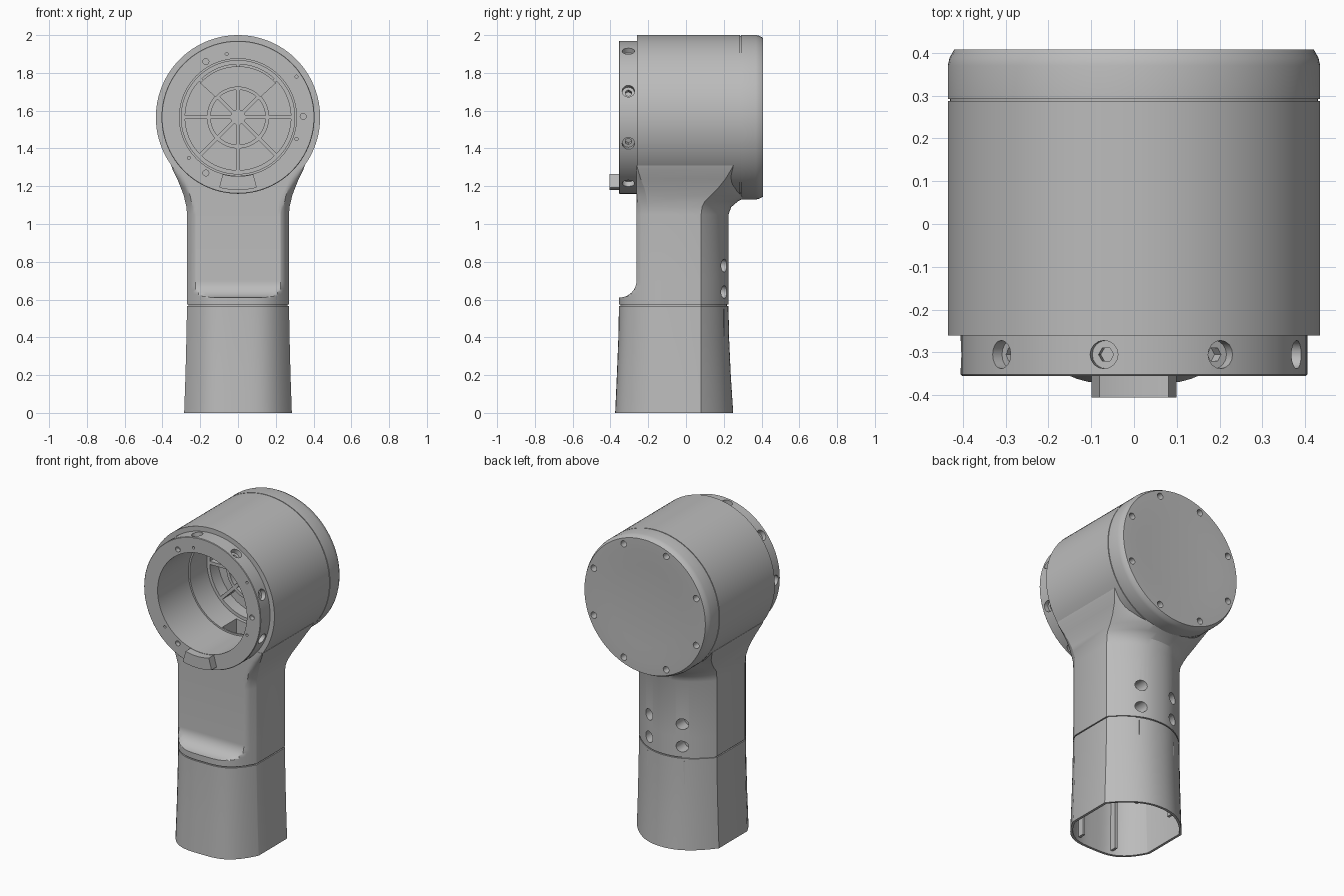
import bpy, bmesh, math
from mathutils import Vector, Matrix

if "Cube" in bpy.data.objects:
    bpy.data.objects.remove(bpy.data.objects["Cube"], do_unlink=True)

grey = bpy.data.materials.new("plain_grey")
grey.use_nodes = True
COLOR = (0.5, 0.5, 0.5, 1)
grey.diffuse_color = COLOR
grey.node_tree.nodes["Principled BSDF"].inputs["Base Color"].default_value = COLOR

ZC = 1.565      # height of the head axis
BACK = 0.287    # rear of the drum body


def finish(bm, name):
    bmesh.ops.remove_doubles(bm, verts=bm.verts, dist=1e-5)
    bmesh.ops.recalc_face_normals(bm, faces=bm.faces)
    me = bpy.data.meshes.new(name)
    bm.to_mesh(me)
    bm.free()
    me.materials.append(grey)
    ob = bpy.data.objects.new(name, me)
    bpy.context.collection.objects.link(ob)
    return ob


def activate(ob):
    bpy.ops.object.select_all(action='DESELECT')
    ob.select_set(True)
    bpy.context.view_layer.objects.active = ob


def smooth(ob, angle=28):
    activate(ob)
    bpy.ops.object.shade_smooth_by_angle(angle=math.radians(angle))


def cut(ob, cutters):
    for c in cutters:
        activate(ob)
        mod = ob.modifiers.new("cut", 'BOOLEAN')
        mod.object, mod.operation, mod.solver = c, 'DIFFERENCE', 'EXACT'
        bpy.ops.object.modifier_apply(modifier=mod.name)
        bpy.data.objects.remove(c, do_unlink=True)


def bridge(rings, name, caps=True, closed=False):
    """Skin a list of point rings."""
    bm = bmesh.new()
    vs = [[bm.verts.new(p) for p in ring] for ring in rings]
    pairs = list(zip(vs, vs[1:])) + ([(vs[-1], vs[0])] if closed else [])
    for a, b in pairs:
        for i in range(len(a)):
            j = (i + 1) % len(a)
            bm.faces.new((a[i], a[j], b[j], b[i]))
    if caps:
        bm.faces.new(vs[0])
        bm.faces.new(vs[-1])
    return finish(bm, name)


def polar(r, a, y):
    return Vector((r * math.sin(a), y, ZC + r * math.cos(a)))


def lathe(profile, name, seg=96):
    rings = [[polar(r, math.tau * i / seg, y) for r, y in profile] for i in range(seg)]
    return bridge(rings, name, caps=False, closed=True)


def sector(name, r0, r1, a0, a1, y0, y1, steps=16):
    rings = []
    for i in range(steps + 1):
        a = math.radians(a0 + (a1 - a0) * i / steps)
        rings.append([polar(r, a, y) for r, y in ((r0, y0), (r1, y0), (r1, y1), (r0, y1))])
    return bridge(rings, name)


def rod(p0, p1, r, seg=20, name="cutter"):
    p0, p1 = Vector(p0), Vector(p1)
    d = p1 - p0
    bm = bmesh.new()
    mat = Matrix.Translation((p0 + p1) / 2) @ d.to_track_quat('Z', 'Y').to_matrix().to_4x4()
    bmesh.ops.create_cone(bm, cap_ends=True, segments=seg, radius1=r, radius2=r,
                          depth=d.length, matrix=mat)
    return finish(bm, name)


def box(name, lo, hi, turn=None):
    lo, hi = Vector(lo), Vector(hi)
    bm = bmesh.new()
    bmesh.ops.create_cube(bm, size=1)
    for v in bm.verts:
        v.co = (lo + hi) / 2 + Vector(a * b for a, b in zip(v.co, hi - lo))
    if turn is not None:
        bmesh.ops.rotate(bm, verts=bm.verts, cent=(0, 0, ZC), matrix=Matrix.Rotation(turn, 3, 'Y'))
    return finish(bm, name)


def section(z, hw, front, back, fe=-0.2, be=0.08, flat=-9, inset=0, n=32):
    """Flat sided outline with bowed front and back; flat trims the front."""
    hw, front, back = hw - inset, front + inset, back - inset
    us = [math.sin(math.pi * (i / n - 0.5)) for i in range(n + 1)]
    fr = [(u * hw, max(flat, fe + (front - fe) * (1 - abs(u) ** 3.4)), z) for u in us]
    bk = [(-u * hw, be + (back - be) * (1 - abs(u) ** 2.2), z) for u in us]
    return fr + bk


# Hollow grip with open underside
grip_rows = [(0.566, 0.27, -0.355, 0.225), (0.4, 0.273, -0.358, 0.228),
             (0.2, 0.278, -0.366, 0.237), (0, 0.285, -0.375, 0.25)]
outer = [section(*row) for row in grip_rows]
inner = [section(*row, inset=0.016) for row in reversed(grip_rows)]
inner[-1] = [(x, y, 0.54) for x, y, z in inner[-1]]
smooth(bridge(outer + inner, "grip_shell"))

for x in (-0.12, 0.12):
    for y in (-0.34, 0.16):
        box("grip_inner_rib", (x - 0.008, y, 0.02), (x + 0.008, y + 0.04, 0.55))

# Neck: seam, thumb scoop, flat panel, then flare into the head
base = (0.27, -0.355, 0.225)
rings = [section(0.55, *base, inset=0.008), section(0.573, *base, inset=0.008),
         section(0.573, *base)]
for i in range(13):
    t = math.pi / 2 * i / 12
    rings.append(section(0.70 - 0.09 * math.cos(t), *base, flat=-0.355 + 0.093 * math.sin(t)))
flare = [(1.05, 0.27, 0.225, -0.2, 0.08), (1.09, 0.273, 0.24, -0.2, 0.085),
         (1.12, 0.28, 0.275, -0.205, 0.10), (1.15, 0.287, 0.33, -0.21, 0.13),
         (1.19, 0.302, 0.35, -0.22, 0.17), (1.24, 0.322, 0.35, -0.24, 0.21),
         (1.29, 0.347, 0.35, -0.255, 0.24), (1.31, 0.354, 0.35, -0.26, 0.25)]
for z, hw, back, fe, be in flare:
    rings.append(section(z, hw, -0.355, back, fe, be, flat=-0.262))
neck = bridge(rings, "neck")
holes = [rod((x, 0.13, z), (x, 0.3, z), 0.034) for x in (-0.115, 0.115) for z in (0.64, 0.78)]
cut(neck, [rod((0, -0.5, ZC), (0, 0.36, ZC), 0.40, 96)] + holes)
smooth(neck)

# Drum body with deep bore
drum = lathe([(0.31, -0.26), (0.435, -0.26), (0.435, BACK), (0, BACK),
              (0, 0.2), (0.30, 0.2), (0.30, -0.05), (0.31, -0.05)], "head_drum")
cut(drum, [box("cutter", (-0.08, -0.04, 1.17), (0.08, 0.1, 1.33))])
smooth(drum)

# Front mounting ring with radial socket screws and small face holes
ring = lathe([(0.31, -0.355), (0.402, -0.355), (0.405, -0.352), (0.405, -0.258),
              (0.31, -0.258)], "front_ring")
cutters = []
for k in range(9):
    a = math.radians(40 * k - 10)
    for r, depth, seg in ((0.033, 0.03, 16), (0.018, 0.06, 6)):
        cutters.append(rod(polar(0.405 - depth, a, -0.305), polar(0.45, a, -0.305), r, seg))
for x, z, r in ((-0.17, 1.86, 0.016), (-0.17, 1.27, 0.016), (0.345, 1.57, 0.016),
                (-0.06, 1.90, 0.008), (0.31, 1.78, 0.008), (-0.26, 1.35, 0.008),
                (0.31, 1.45, 0.008)):
    cutters.append(rod((x, -0.4, z), (x, -0.325, z), r, 12))
cut(ring, cutters)
smooth(ring)
smooth(sector("front_tab", 0.312, 0.385, 165, 195, -0.405, -0.35))

# Rear cap with rounded rim, shallow dish and screw holes
cap = lathe([(0, BACK), (0.43, BACK), (0.43, 0.292), (0.435, 0.292), (0.435, 0.37),
             (0.431, 0.388), (0.42, 0.408), (0.35, 0.408), (0.25, 0.402), (0, 0.398)], "rear_cap")
cut(cap, [rod(polar(0.385, math.tau * (k + 0.5) / 8, 0.36),
              polar(0.385, math.tau * (k + 0.5) / 8, 0.45), 0.02, 16) for k in range(8)])
smooth(cap)

# Ribbed motor mount at the bottom of the bore
for k in range(8):
    box("bore_spoke", (-0.01, 0.12, ZC + 0.02), (0.01, 0.205, ZC + 0.302), math.tau * k / 8)
smooth(lathe([(0.145, 0.12), (0.165, 0.12), (0.165, 0.205), (0.145, 0.205)], "bore_inner_ring"))
smooth(lathe([(0.28, 0.12), (0.303, 0.12), (0.303, 0.205), (0.28, 0.205)], "bore_outer_ring"))
rod((0, 0.12, ZC), (0, 0.205, ZC), 0.04, 24, "bore_hub")
smooth(sector("bore_block", 0.16, 0.27, -48, 48, 0.06, 0.205))
